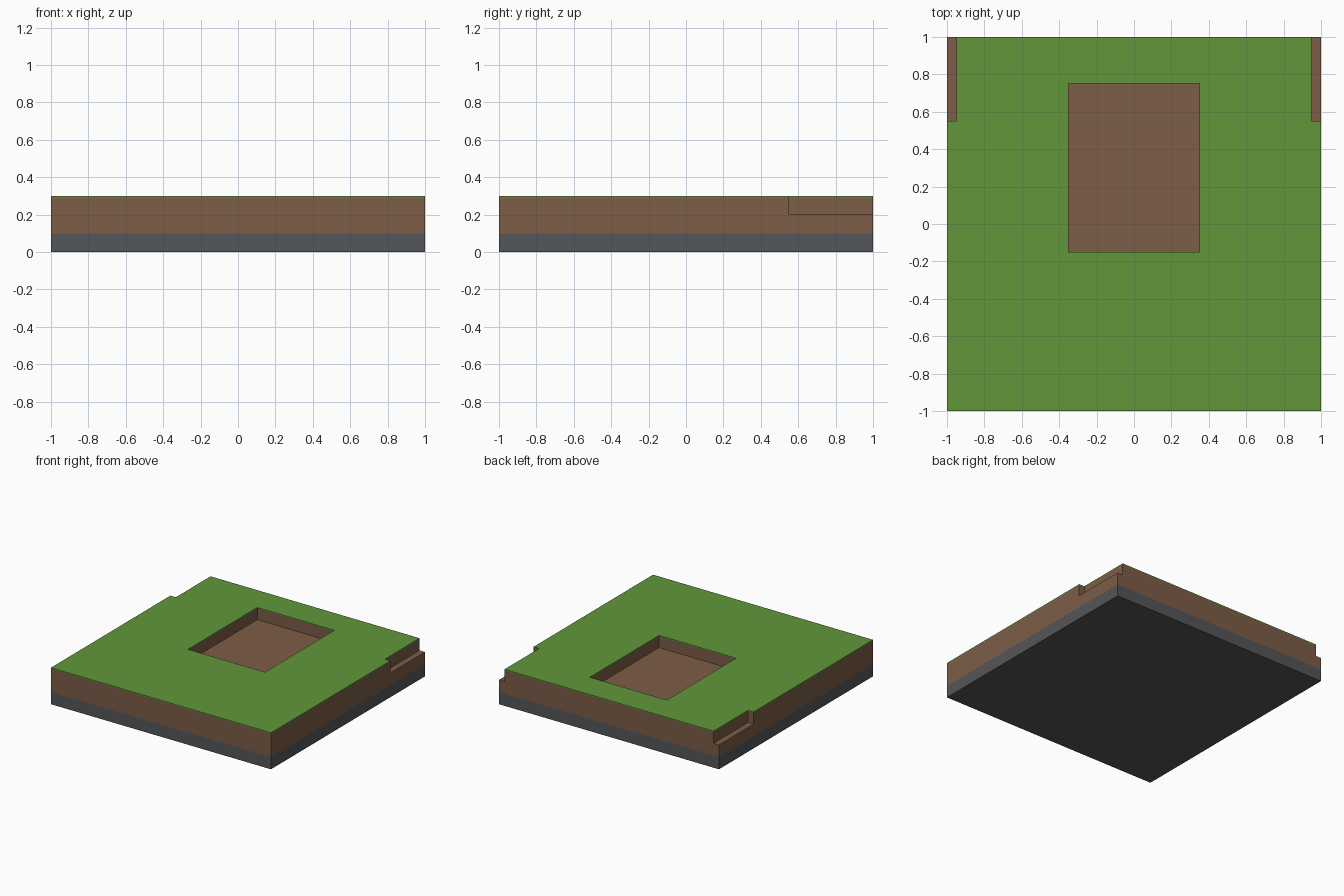
import bpy

if "Cube" in bpy.data.objects:
    bpy.data.objects.remove(bpy.data.objects["Cube"], do_unlink=True)


def material(name, rgb):
    mat = bpy.data.materials.new(name)
    mat.use_nodes = True
    mat.diffuse_color = (*rgb, 1)
    mat.node_tree.nodes["Principled BSDF"].inputs["Base Color"].default_value = (*rgb, 1)
    return mat


def box(name, low, high, mat=None):
    """Axis-aligned box between two corners, with its size baked into the mesh."""
    bpy.ops.mesh.primitive_cube_add(size=1)
    ob = bpy.context.object
    ob.name = ob.data.name = name
    for v in ob.data.vertices:
        v.co = [(a + b) / 2 + c * (b - a) for a, b, c in zip(low, high, v.co)]
    if mat:
        ob.data.materials.append(mat)
    return ob


def carve(ob, cutters):
    """Subtract every cutter and apply the result."""
    bpy.context.view_layer.objects.active = ob
    for cutter in cutters:
        mod = ob.modifiers.new("carve", "BOOLEAN")
        mod.operation = "DIFFERENCE"
        mod.solver = "EXACT"
        mod.object = cutter
        bpy.ops.object.modifier_apply(modifier=mod.name)


stone = material("stone grey", (0.091, 0.093, 0.097))
earth = material("earth brown", (0.205, 0.109, 0.063))
grass = material("grass green", (0.122, 0.305, 0.042))

# Stacked ground layers
box("stone_base", (-1, -1, 0), (1, 1, 0.1), stone)
soil = box("soil_layer", (-1, -1, 0.1), (1, 1, 0.292), earth)
turf = box("grass_layer", (-1, -1, 0.292), (1, 1, 0.3), grass)

# Central pit and the two rear side notches share one floor height
FLOOR, ABOVE = 0.2, 0.4
cutters = [box("pit_cutter", (-0.35, -0.15, FLOOR), (0.35, 0.75, ABOVE))]
for side, x0, x1 in (("left", 0.95, 1.1), ("right", -1.1, -0.95)):
    cutters.append(box(side + "_notch_cutter", (x0, 0.55, FLOOR), (x1, 1.1, ABOVE)))

for layer in (soil, turf):
    carve(layer, cutters)

for cutter in cutters:
    bpy.data.objects.remove(cutter, do_unlink=True)
